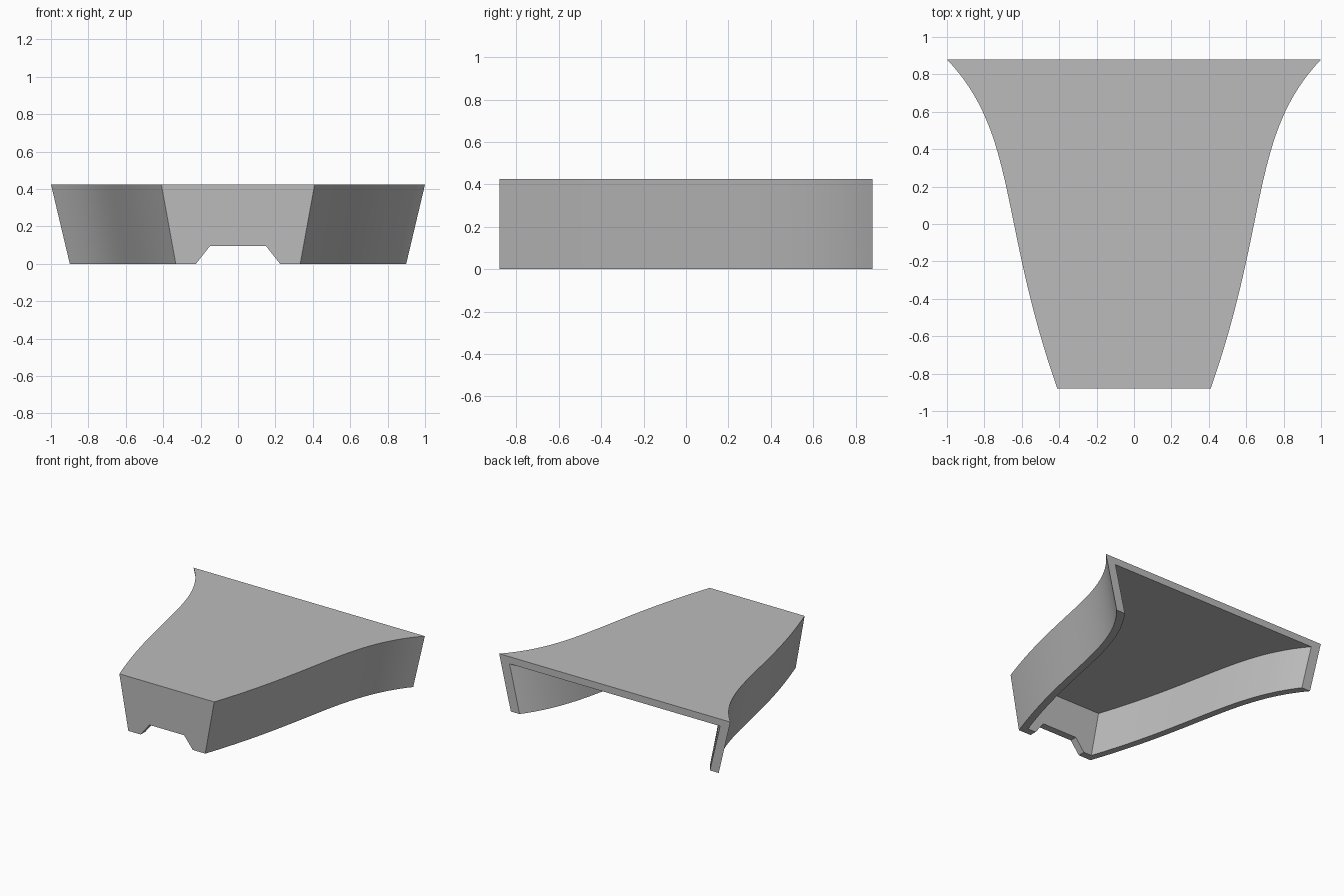
import bpy
import bmesh
from math import hypot, radians
from mathutils import Vector

cube = bpy.data.objects.get("Cube")
if cube:
    bpy.data.objects.remove(cube, do_unlink=True)

HEIGHT = 0.425
WALL = 0.055      # shell thickness
LEAN = 0.073      # how far the side walls lean in at the base
STEPS = 32

# Side curve of the top plate: half width against depth
CURVE = [Vector(p) for p in ((0.41, -0.88), (0.725, 0.02), (0.62, 0.48), (1.0, 0.88))]


def side(t, z, inset=0.0):
    """Half width and depth of the side wall, offset square to its curve."""
    a, b, c, d = CURVE
    u = 1 - t
    p = a * u**3 + b * (3 * u * u * t) + c * (3 * u * t * t) + d * t**3
    v = (b - a) * u * u + (c - b) * (2 * u * t) + (d - c) * t * t
    offset = LEAN * (1 - z / HEIGHT) + inset
    return p.x - offset * hypot(1, v.x / v.y), p.y


bm = bmesh.new()


def section(t, inset, top):
    """Left base, left top, right top, right base."""
    corners = []
    for sign, z in ((-1, 0), (-1, top), (1, top), (1, 0)):
        x, y = side(t, z, inset)
        corners.append(bm.verts.new((sign * x, y, z)))
    return corners


def notch(y):
    return [bm.verts.new((x, y, z)) for x, z in
            ((0.225, 0), (0.15, 0.095), (-0.15, 0.095), (-0.225, 0))]


def strip(a, b):
    for i in range(len(a) - 1):
        bm.faces.new((a[i], a[i + 1], b[i + 1], b[i]))


# Stations along the depth; the second one is the back of the front wall
stations = [0.0, 0.021] + [i / STEPS for i in range(1, STEPS + 1)]
outer = [section(t, 0, HEIGHT) for t in stations]
inner = [section(t, WALL, HEIGHT - WALL) for t in stations[1:]]

# Roof and leaning side walls, outside and inside, with bottom rims
for a, b in zip(outer, outer[1:]):
    strip(a, b)
for a, b in zip(inner, inner[1:]):
    strip(a, b)
for o1, o2, i1, i2 in zip(outer[1:], outer[2:], inner, inner[1:]):
    for k in (0, 3):
        bm.faces.new((o1[k], o2[k], i2[k], i1[k]))

# Open back rim
strip(outer[-1], inner[-1])
# Front wall with the notch
front_notch = notch(outer[0][0].co.y)
rear_notch = notch(inner[0][0].co.y)
bm.faces.new(outer[0] + front_notch)
bm.faces.new(inner[0] + rear_notch)
strip(front_notch, rear_notch)
for k, n in ((0, 3), (3, 0)):
    bm.faces.new((outer[0][k], outer[1][k], inner[0][k], rear_notch[n], front_notch[n]))

bmesh.ops.recalc_face_normals(bm, faces=bm.faces[:])
mesh = bpy.data.meshes.new("flared_shell")
bm.to_mesh(mesh)
bm.free()

# Single flat grey
grey = bpy.data.materials.new("plain grey")
grey.use_nodes = True
colour = (0.5, 0.5, 0.5, 1)
grey.diffuse_color = colour
grey.node_tree.nodes["Principled BSDF"].inputs["Base Color"].default_value = colour
mesh.materials.append(grey)

shell = bpy.data.objects.new("flared_shell", mesh)
bpy.context.collection.objects.link(shell)
bpy.ops.object.select_all(action="DESELECT")
shell.select_set(True)
bpy.context.view_layer.objects.active = shell
bpy.ops.object.shade_smooth_by_angle(angle=radians(30))
